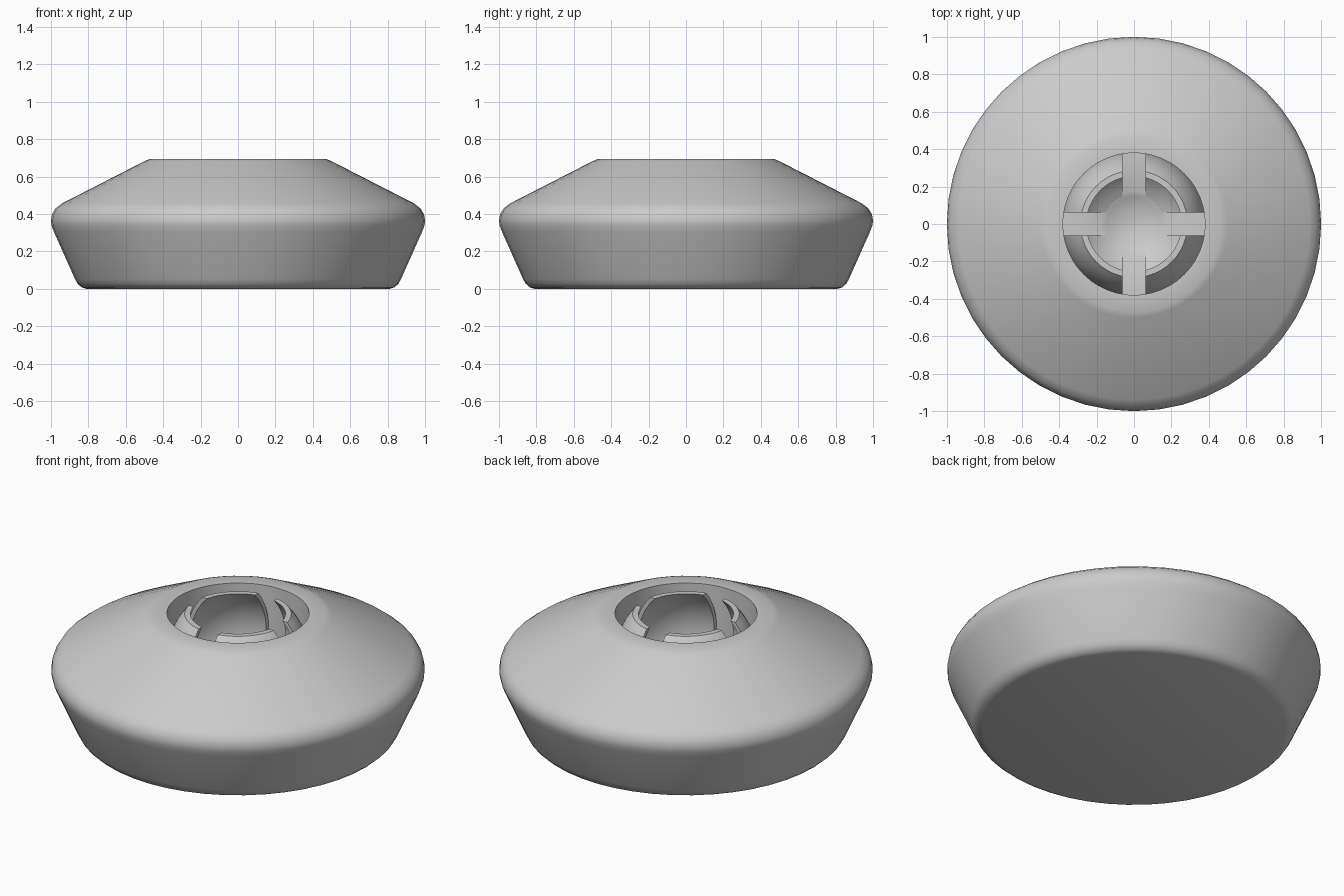
import bpy, bmesh
from math import sin, cos, asin, sqrt, pi, radians
from mathutils import Matrix

if "Cube" in bpy.data.objects:
    bpy.data.objects.remove(bpy.data.objects["Cube"])

grey = bpy.data.materials.new("plain grey")
grey.use_nodes = True
grey.diffuse_color = (0.6, 0.6, 0.6, 1)
grey.node_tree.nodes["Principled BSDF"].inputs["Base Color"].default_value = (0.6, 0.6, 0.6, 1)

TOP = 0.695
BORE = 0.38        # radius of the central hole
FLOOR = 0.12       # floor of the hole
CENTRE = 0.435     # height of the ball socket centre
INNER, OUTER = 0.36, 0.383
RIM = 0.69         # top of the petals
SLOT = 0.0625      # half width of the slots


def lathe(profile, closed=False):
    """Revolve an (r, z) profile about the z axis."""
    bm = bmesh.new()
    verts = [bm.verts.new((r, 0, z)) for r, z in profile]
    pairs = list(zip(verts, verts[1:]))
    if closed:
        pairs.append((verts[-1], verts[0]))
    edges = [bm.edges.new(p) for p in pairs]
    bmesh.ops.spin(bm, geom=verts + edges, cent=(0, 0, 0), axis=(0, 0, 1),
                   angle=2 * pi, steps=48)
    bmesh.ops.remove_doubles(bm, verts=bm.verts, dist=0.0001)
    return bm


def finish(bm, name):
    bmesh.ops.recalc_face_normals(bm, faces=bm.faces)
    mesh = bpy.data.meshes.new(name)
    bm.to_mesh(mesh)
    bm.free()
    mesh.materials.append(grey)
    obj = bpy.data.objects.new(name, mesh)
    bpy.context.collection.objects.link(obj)
    bpy.ops.object.select_all(action='DESELECT')
    obj.select_set(True)
    bpy.context.view_layer.objects.active = obj
    bpy.ops.object.shade_smooth_by_angle(angle=radians(30))
    return obj


def arc(radius, z0, z1, steps):
    """Points on the socket sphere between two heights."""
    a0, a1 = (asin((z - CENTRE) / radius) for z in (z0, z1))
    angles = [a0 + (a1 - a0) * i / steps for i in range(steps + 1)]
    return [(radius * cos(a), CENTRE + radius * sin(a)) for a in angles]


# Body: rounded disc with a bore ending in a spherical dish
outside = [(0, 0), (0.81, 0), (0.836, 0.008), (0.857, 0.027), (0.871, 0.052),
           (0.984, 0.305), (0.997, 0.34), (1, 0.365), (0.994, 0.398),
           (0.975, 0.43), (0.94, 0.457), (0.50, 0.682), (0.47, TOP), (BORE, TOP)]
dish = arc(INNER, FLOOR, CENTRE - INNER, 6)
finish(lathe(outside + [(BORE, FLOOR)] + dish), "body")

# Socket petals: hollow ball cut into four by two crossing slots
shell = arc(INNER, FLOOR - 0.01, RIM, 14) + arc(OUTER, RIM, CENTRE, 8)
shell.append((OUTER, FLOOR - 0.01))
for i in range(4):
    bm = lathe(shell, closed=True)
    for axis in ((1, 0, 0), (0, 1, 0)):
        geom = bm.verts[:] + bm.edges[:] + bm.faces[:]
        bmesh.ops.bisect_plane(bm, geom=geom, plane_co=(SLOT, SLOT, 0),
                               plane_no=axis, clear_inner=True)
        bmesh.ops.holes_fill(bm, edges=[e for e in bm.edges if e.is_boundary], sides=0)
    bmesh.ops.rotate(bm, verts=bm.verts, cent=(0, 0, 0),
                     matrix=Matrix.Rotation(i * pi / 2, 3, 'Z'))
    finish(bm, f"socket_petal_{i + 1}")
